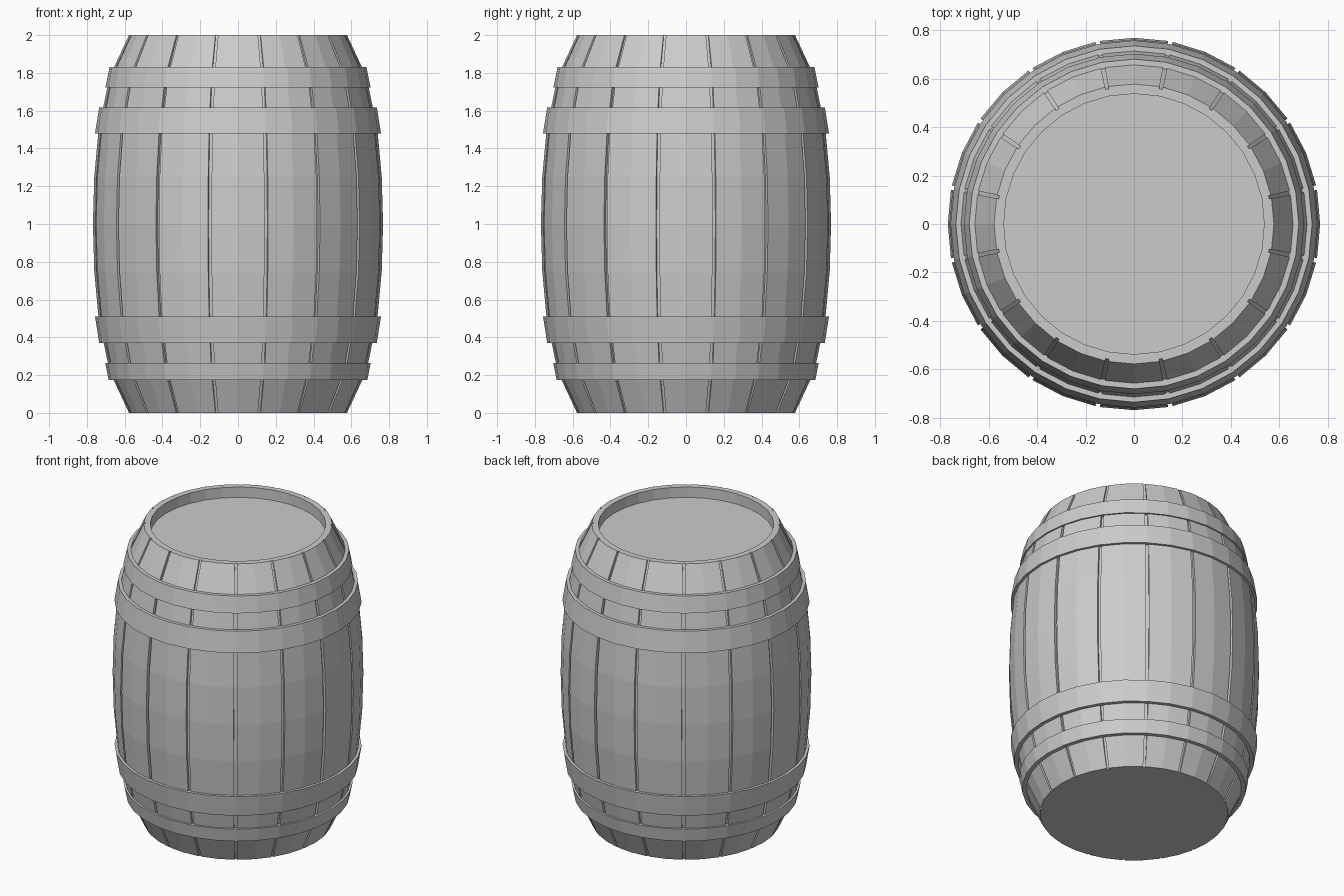
import bpy, bmesh
from math import sin, cos, radians

if "Cube" in bpy.data.objects:
    bpy.data.objects.remove(bpy.data.objects["Cube"])

STAVES = 16


def make_object(name, bm):
    bmesh.ops.remove_doubles(bm, verts=bm.verts, dist=1e-5)
    bmesh.ops.recalc_face_normals(bm, faces=bm.faces)
    mesh = bpy.data.meshes.new(name)
    bm.to_mesh(mesh)
    bm.free()
    obj = bpy.data.objects.new(name, mesh)
    bpy.context.collection.objects.link(obj)
    return obj


def bridge(bm, a, b):
    n = len(a)
    for i in range(n):
        j = (i + 1) % n
        bm.faces.new((a[i], a[j], b[j], b[i]))


def stave_ring(bm, r, z, depth):
    """One level of the barrel wall: two facets per stave, a groove between staves."""
    ring = []
    edge = 11.25 - 0.7
    for s in range(STAVES):
        mid = s * 360 / STAVES
        for off, d in ((-edge, depth), (-edge, 0), (0, 0), (edge, 0), (edge, depth)):
            a = radians(mid + off)
            ring.append(bm.verts.new(((r - d) * cos(a), (r - d) * sin(a), z)))
    return ring


# Staves: bulging wall, flat rim and recessed inner wall
half = [(0.577, 0), (0.68, 0.22), (0.738, 0.5), (0.761, 0.75)]
levels = half + [(0.768, 1.0)] + [(r, 2 - z) for r, z in reversed(half)]
bm = bmesh.new()
rings = [stave_ring(bm, r, z, 0.01 if z in (0, 2) else 0.018) for r, z in levels]
rings.append(stave_ring(bm, 0.537, 2.0, 0))
rings.append(stave_ring(bm, 0.537, 1.93, 0))
for lower, upper in zip(rings, rings[1:]):
    bridge(bm, lower, upper)
bm.faces.new(rings[0])
make_object("staves", bm)

# Lid sunk below the rim
bm = bmesh.new()
bmesh.ops.create_cone(bm, cap_ends=True, segments=32, radius1=0.545, radius2=0.545, depth=0.04)
bmesh.ops.translate(bm, verts=bm.verts, vec=(0, 0, 1.91))
make_object("lid", bm)


# Hoops: slanted bands
def hoop(name, z0, r0, z1, r1, thick=0.028):
    bm = bmesh.new()
    loops = []
    for r, z in ((r0, z0), (r1, z1), (r1 - thick, z1), (r0 - thick, z0)):
        loops.append([bm.verts.new((r * cos(radians(i * 11.25)), r * sin(radians(i * 11.25)), z))
                      for i in range(32)])
    for k in range(4):
        bridge(bm, loops[k], loops[(k + 1) % 4])
    make_object(name, bm)


hoop("bottom_end_hoop", 0.175, 0.685, 0.265, 0.703)
hoop("bottom_middle_hoop", 0.371, 0.735, 0.51, 0.757)
hoop("top_middle_hoop", 1.48, 0.757, 1.618, 0.735)
hoop("top_end_hoop", 1.723, 0.702, 1.83, 0.68)
